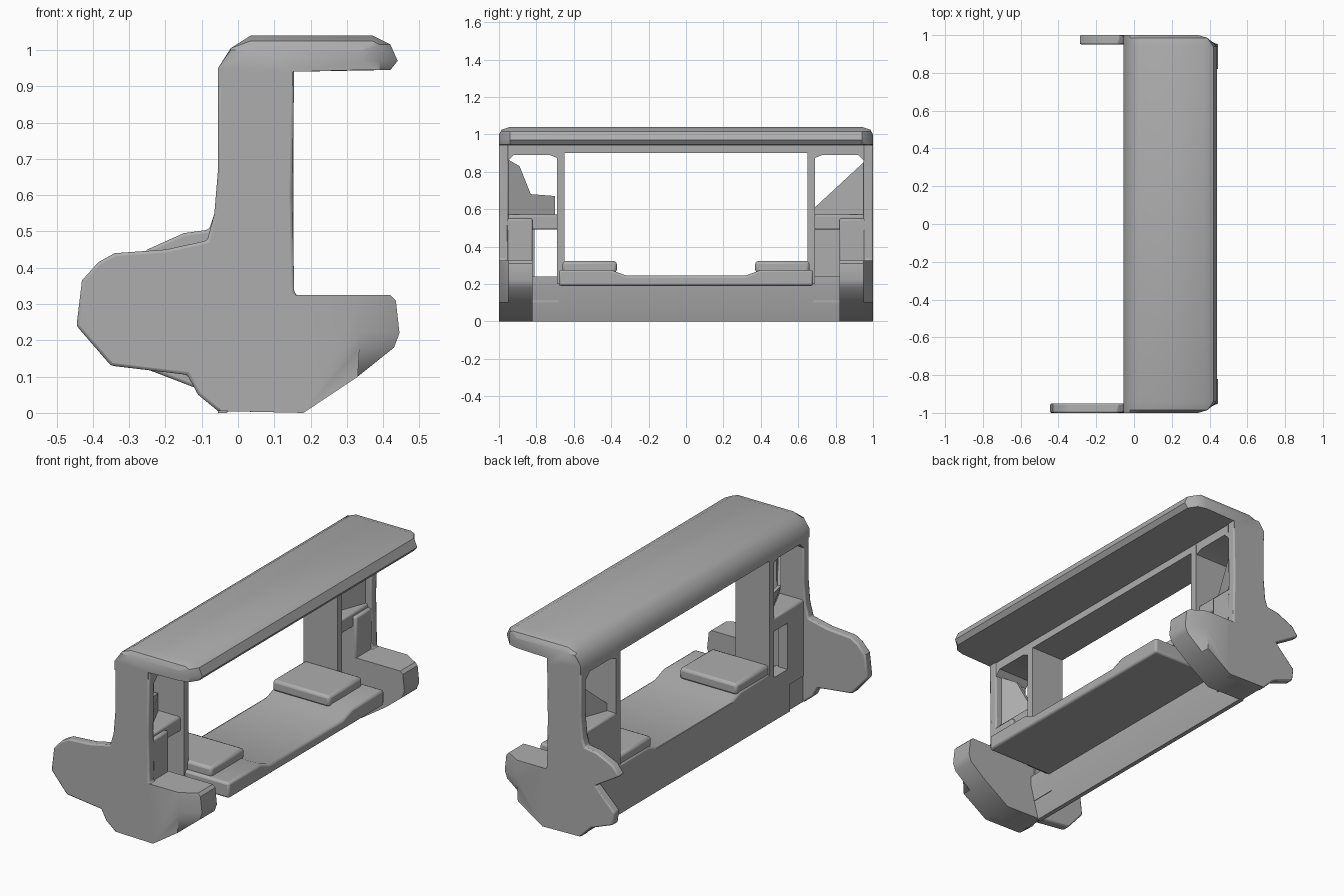
import bpy, bmesh, math

cube = bpy.data.objects.get("Cube")
if cube:
    bpy.data.objects.remove(cube, do_unlink=True)

GREY = (0.42, 0.42, 0.42, 1)
grey = bpy.data.materials.new("plain grey")
grey.use_nodes = True
grey.diffuse_color = GREY
grey.node_tree.nodes["Principled BSDF"].inputs["Base Color"].default_value = GREY


def finish(name, bm, bevel):
    bmesh.ops.recalc_face_normals(bm, faces=bm.faces)
    mesh = bpy.data.meshes.new(name)
    bm.to_mesh(mesh)
    bm.free()
    mesh.materials.append(grey)
    obj = bpy.data.objects.new(name, mesh)
    bpy.context.collection.objects.link(obj)
    if bevel:
        mod = obj.modifiers.new("soft edges", 'BEVEL')
        mod.width, mod.segments = bevel, 2
        mod.limit_method, mod.angle_limit = 'ANGLE', math.radians(40)
    bpy.ops.object.select_all(action='DESELECT')
    obj.select_set(True)
    bpy.context.view_layer.objects.active = obj
    bpy.ops.object.shade_smooth_by_angle(angle=math.radians(35))
    return obj


def loft(name, rings, bevel=0.0):
    """Skin matching rings of points and cap both ends."""
    bm = bmesh.new()
    loops = [[bm.verts.new(p) for p in ring] for ring in rings]
    n = len(loops[0])
    for a, b in zip(loops, loops[1:]):
        for i in range(n):
            j = (i + 1) % n
            bm.faces.new((a[i], a[j], b[j], b[i]))
    bm.faces.new(loops[0])
    bm.faces.new(loops[-1])
    return finish(name, bm, bevel)


def along_y(name, xz, y0, y1, bevel=0.0):
    return loft(name, [[(x, y, z) for x, z in xz] for y in (y0, y1)], bevel)


def along_x(name, yz, x0, x1, bevel=0.0):
    return loft(name, [[(x, y, z) for y, z in yz] for x in (x0, x1)], bevel)


def box(name, x, y, z, bevel=0.0):
    return along_y(name, [(x[0], z[0]), (x[1], z[0]), (x[1], z[1]), (x[0], z[1])], y[0], y[1], bevel)


# Overhanging roof, pulled in at both ends
roof = [(-.055, .9), (-.055, .95), (-.02, 1.005), (.035, 1.04), (.37, 1.04),
        (.42, 1.015), (.44, .97), (.42, .945), (.15, .94), (.15, .9)]
stations = [(-1, .34, 1.0), (-.985, .39, 1.025), (-.94, .44, 1.04)]
stations += [(-y, x, z) for y, x, z in reversed(stations)]
loft("roof", [[(min(x, mx), y, min(z, mz)) for x, z in roof] for y, mx, mz in stations])

# Base rail and the shelf on it
along_y("base_wall", [(-.055, 0), (-.03, 0), (.02, .19), (.02, .24), (-.055, .24)], -.83, .83)
half = [(.68, .19), (.68, .275), (.4, .275), (.32, .245)]
along_x("shelf", half + [(-y, z) for y, z in reversed(half)], -.055, .42, .012)

# Thin end plates with their hubs
front_plate = [(-.055, .005), (.18, .0), (.2, .05), (.2, .3), (.155, .33), (.15, .6), (.155, .95),
               (-.055, .95), (-.055, .67), (-.065, .55), (-.085, .475), (-.2, .45),
               (-.34, .44), (-.385, .415), (-.43, .365), (-.445, .24), (-.35, .13), (-.14, .105), (-.11, .05)]
back_plate = front_plate[:9] + [(-.065, .55), (-.08, .505), (-.15, .495), (-.25, .45), (-.29, .4),
                                (-.14, .31), (-.26, .19), (-.25, .12), (-.12, .07)]
along_y("front_end_plate", front_plate, -1, -.95, .008)
along_y("back_end_plate", back_plate, .95, 1, .008)

foot = [(-.05, .005), (.18, .0), (.33, .1), (.43, .18), (.445, .22), (.435, .31), (.42, .325), (.15, .325), (-.05, .325)]
for s, side in ((-1, "front"), (1, "back")):
    # Foot tapers towards its outer face
    loft(side + "_foot", [[(min(x, mx), s * y, z) for x, z in foot]
                          for y, mx in ((.82, .445), (.95, .445), (1, .335))])
    box(side + "_foot_block", (-.053, .15), (s * .82, s * .97), (.3, .55), .01)

    # Inner post, rails and outer corner around the window
    box(side + "_inner_post", (-.055, .153), (s * .65, s * .69), (.2, .93))
    box(side + "_window_sill", (-.055, .13), (s * .68, s * .96), (.49, .57), .01)
    along_x(side + "_window_head", [(s * .68, .93), (s * .68, .87), (s * .73, .89),
                                    (s * .92, .89), (s * .96, .85), (s * .96, .93)], -.055, .15)
    box(side + "_shelf_riser", (-.05, .3), (s * .37, s * .66), (.26, .322), .015)
    box(side + "_wall_corner", (-.055, 0), (s * .81, s * .96), (.15, .5))
    box(side + "_wall_foot", (-.055, .0), (s * .68, s * .83), (.1, .2 if s < 0 else .5))

# Slanted webs inside the windows
loft("front_window_web", [[(.12, -.96, .87), (.12, -.96, .56), (.0, -.7, .56), (.0, -.7, .67), (.02, -.83, .68), (.06, -.89, .83)],
                          [(.1, -.96, .87), (.1, -.96, .56), (-.02, -.7, .56), (-.02, -.7, .67), (.0, -.83, .68), (.04, -.89, .83)]])
loft("back_window_web", [[(x + d, y, z) for x, y, z in ((.1, .96, .86), (.1, .96, .56), (.0, .69, .56), (.0, .69, .61))]
                         for d in (0, .02)])
